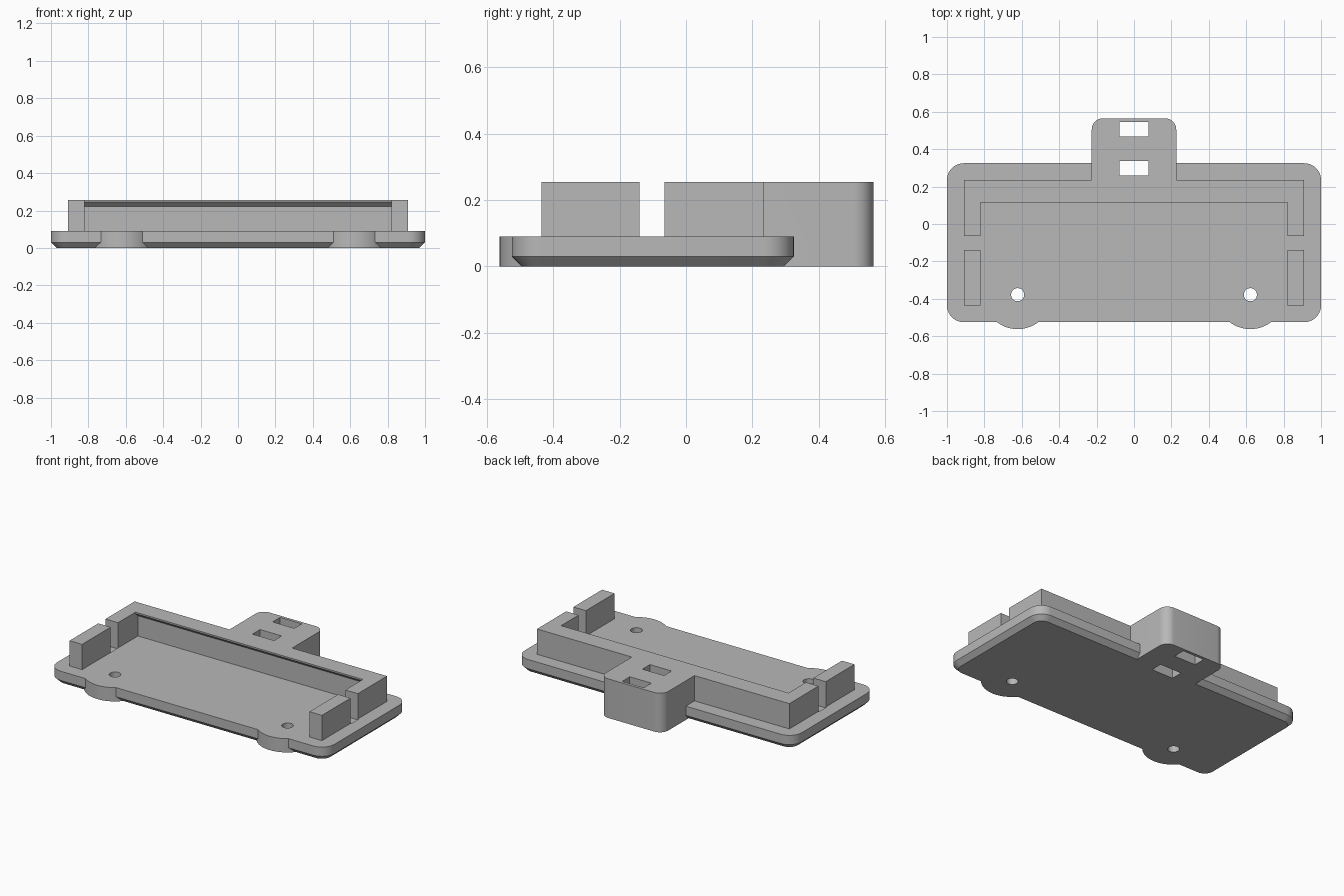
import bpy, bmesh, math
from mathutils import Vector

cube = bpy.data.objects.get("Cube")
if cube:
    bpy.data.objects.remove(cube)

grey = bpy.data.materials.new("plain grey")
grey.use_nodes = True
colour = (0.48, 0.48, 0.48, 1)
grey.diffuse_color = colour
grey.node_tree.nodes["Principled BSDF"].inputs["Base Color"].default_value = colour

TOP = 0.255      # top of walls and tab
DECK = 0.09      # top of base plate


def add_object(name, bm):
    bmesh.ops.recalc_face_normals(bm, faces=bm.faces)
    mesh = bpy.data.meshes.new(name)
    bm.to_mesh(mesh)
    bm.free()
    mesh.materials.append(grey)
    ob = bpy.data.objects.new(name, mesh)
    bpy.context.scene.collection.objects.link(ob)
    return ob


def extrude(name, points, offset):
    """Solid made by sweeping a closed outline along an offset."""
    bm = bmesh.new()
    face = bm.faces.new([bm.verts.new(p) for p in points])
    new = bmesh.ops.extrude_face_region(bm, geom=[face])["geom"]
    verts = [v for v in new if isinstance(v, bmesh.types.BMVert)]
    bmesh.ops.translate(bm, verts=verts, vec=Vector(offset))
    return add_object(name, bm)


def box(name, x0, x1, y0, y1, z0, z1):
    corners = [(x0, y0, z0), (x1, y0, z0), (x1, y1, z0), (x0, y1, z0)]
    return extrude(name, corners, (0, 0, z1 - z0))


def disc(name, x, y, r, z0, z1, steps):
    turns = [2 * math.pi * i / steps for i in range(steps)]
    ring = [(x + r * math.cos(a), y + r * math.sin(a), z0) for a in turns]
    return extrude(name, ring, (0, 0, z1 - z0))


def rounded(x, y0, y1, r, z, steps=10):
    """Outline of a rectangle with four rounded corners."""
    points = []
    centres = [(x - r, y1 - r), (r - x, y1 - r), (r - x, y0 + r), (x - r, y0 + r)]
    for q, (cx, cy) in enumerate(centres):
        for i in range(steps + 1):
            a = math.pi / 2 * (q + i / steps)
            points.append((cx + r * math.cos(a), cy + r * math.sin(a), z))
    return points


def combine(base, other, operation):
    mod = base.modifiers.new(operation.lower(), "BOOLEAN")
    mod.operation = operation
    mod.solver = "EXACT"
    mod.object = other
    bpy.context.view_layer.objects.active = base
    bpy.ops.object.modifier_apply(modifier=mod.name)
    bpy.data.objects.remove(other)


# Base plate: stacked outlines give the chamfered underside
bm = bmesh.new()
c = 0.03
outlines = [rounded(1 - c, -0.525 + c, 0.325 - c, 0.09 - c, 0),
            rounded(1, -0.525, 0.325, 0.09, c),
            rounded(1, -0.525, 0.325, 0.09, DECK)]
rings = [[bm.verts.new(p) for p in ring] for ring in outlines]
bm.faces.new(rings[0])
bm.faces.new(rings[-1])
for low, high in zip(rings, rings[1:]):
    for i in range(len(low)):
        j = (i + 1) % len(low)
        bm.faces.new((low[i], low[j], high[j], high[i]))
body = add_object("mounting_tray", bm)

# Rear wall with a sloped overhanging lip on its inner side
profile = [(0.14, 0.05), (0.235, 0.05), (0.235, TOP),
           (0.115, TOP), (0.115, 0.245), (0.14, 0.222)]
wall = extrude("rear_wall", [(-0.91, y, z) for y, z in profile], (1.82, 0, 0))
parts = [wall]

# Rear tab with rounded outer corners
tab = extrude("rear_tab", rounded(0.226, 0.0, 0.565, 0.06, 0), (0, 0, TOP))
combine(tab, box("trim", -0.5, 0.5, -0.1, 0.2, -0.1, 0.5), "DIFFERENCE")
parts.append(tab)

# Side walls, split by a gap, and screw ears
cutters = []
for side in (-1, 1):
    x0, x1 = sorted((side * 0.82, side * 0.91))
    parts.append(box("front_post", x0, x1, -0.435, -0.14, 0.05, TOP))
    parts.append(box("side_wall", x0, x1, -0.065, 0.2, 0.05, TOP))
    parts.append(disc("screw_ear", side * 0.622, -0.378, 0.184, 0, DECK, 64))
    cutters.append(disc("screw_hole", side * 0.622, -0.378, 0.035, -0.1, 0.2, 32))
    n0, n1 = sorted((side * 0.82, side * 0.915))
    cutters.append(box("gap_recess", n0, n1, -0.14, -0.065, DECK - 0.006, 0.4))

# Strap slots through the tab
for y0, y1 in ((0.26, 0.338), (0.468, 0.546)):
    cutters.append(box("strap_slot", -0.078, 0.078, y0, y1, -0.1, 0.4))

for part in parts:
    combine(body, part, "UNION")
for cutter in cutters:
    combine(body, cutter, "DIFFERENCE")

# One material, smooth curves with sharp edges
body.data.materials.clear()
body.data.materials.append(grey)
for poly in body.data.polygons:
    poly.material_index = 0
bpy.ops.object.select_all(action="DESELECT")
body.select_set(True)
bpy.context.view_layer.objects.active = body
bpy.ops.object.shade_smooth_by_angle(angle=math.radians(25))
